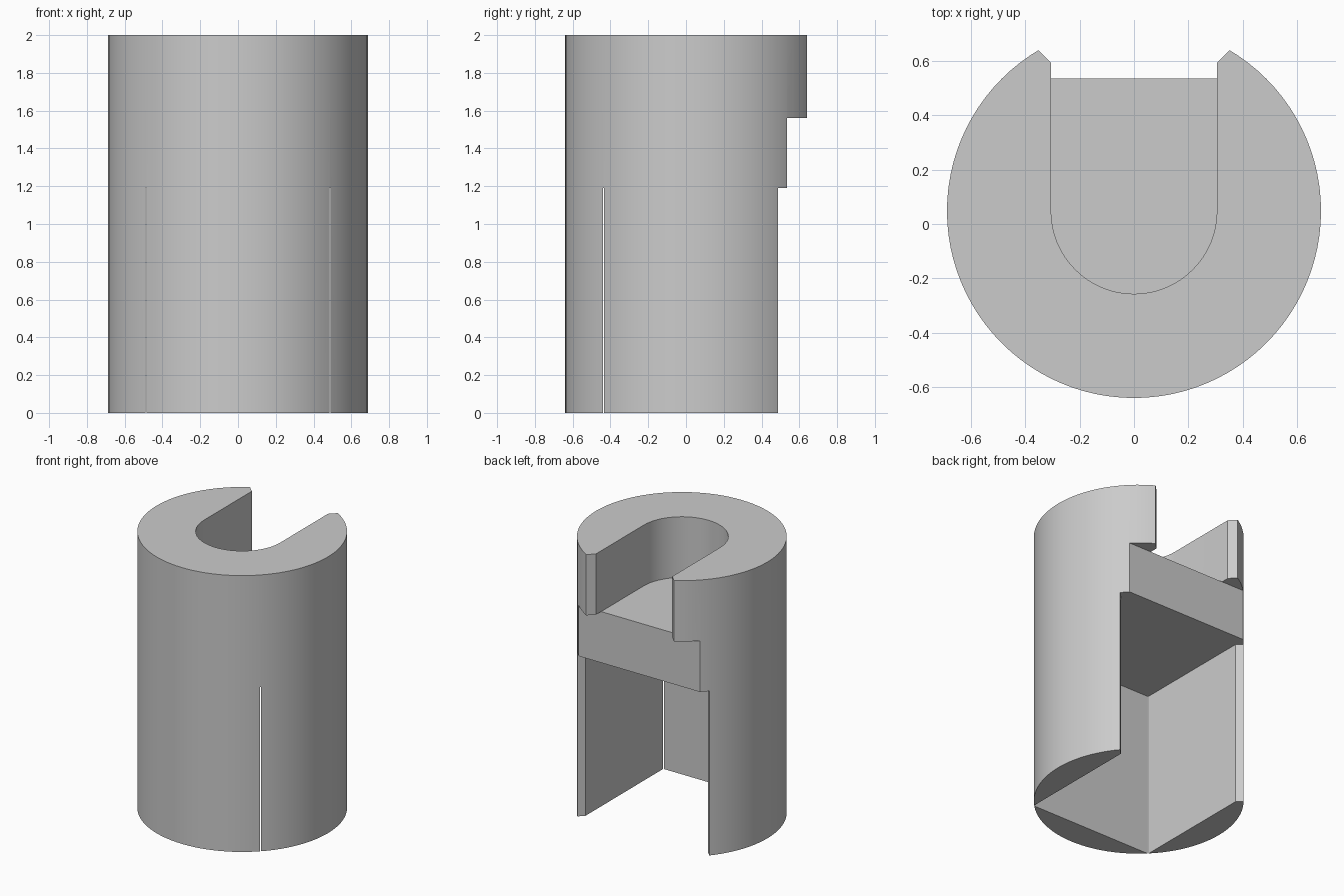
import bpy
import bmesh
import math

default = bpy.data.objects.get("Cube")
if default:
    bpy.data.objects.remove(default, do_unlink=True)

RADIUS, CENTRE_Y, HEIGHT = 0.688, 0.048, 2.0
LEDGE_LOW, LEDGE_HIGH = 1.19, 1.56
FAR = 0.6  # overshoot of the cutters past the body

grey = bpy.data.materials.new("plain grey")
grey.use_nodes = True
colour = (0.6, 0.6, 0.6, 1)
grey.diffuse_color = colour
grey.node_tree.nodes["Principled BSDF"].inputs["Base Color"].default_value = colour


def arc(radius, start, end, steps):
    """Points on an arc about the body axis, angles in degrees."""
    angles = [math.radians(start + (end - start) * i / steps) for i in range(steps + 1)]
    return [(radius * math.cos(a), CENTRE_Y + radius * math.sin(a)) for a in angles]


def prism(name, outline, bottom, top):
    """Extrude a counter-clockwise outline between two heights."""
    bm = bmesh.new()
    base = bm.faces.new([bm.verts.new((x, y, bottom)) for x, y in outline])
    extruded = bmesh.ops.extrude_face_region(bm, geom=[base])["geom"]
    lifted = [v for v in extruded if isinstance(v, bmesh.types.BMVert)]
    bmesh.ops.translate(bm, verts=lifted, vec=(0, 0, top - bottom))
    bmesh.ops.recalc_face_normals(bm, faces=bm.faces)
    mesh = bpy.data.meshes.new(name)
    bm.to_mesh(mesh)
    bm.free()
    mesh.materials.append(grey)
    obj = bpy.data.objects.new(name, mesh)
    bpy.context.collection.objects.link(obj)
    return obj


def flared(half_width, mouth_y):
    """Right and left slot mouth, opening outward at 45 degrees."""
    side = [(half_width, mouth_y), (half_width + FAR, mouth_y + FAR)]
    return side + [(-x, y) for x, y in reversed(side)]


# Round body
body = prism("slotted_cylinder", arc(RADIUS, 0, 360, 96)[:-1], 0, HEIGHT)

# Square pocket below, flat across the back, round-ended slot on top
pocket = prism("pocket_cutter", [(-0.49, -0.44), (0.49, -0.44)] + flared(0.49, 0.45),
               -FAR, LEDGE_LOW)
flat = prism("back_flat_cutter", [(-1, 0.535), (1, 0.535), (1, 1.2), (-1, 1.2)],
             LEDGE_LOW - 0.1, LEDGE_HIGH)
slot = prism("top_slot_cutter", arc(0.305, 180, 360, 32) + flared(0.305, 0.593),
             LEDGE_HIGH, HEIGHT + FAR)

bpy.context.view_layer.objects.active = body
body.select_set(True)
for cutter in (pocket, flat, slot):
    cut = body.modifiers.new(cutter.name, "BOOLEAN")
    cut.operation = "DIFFERENCE"
    cut.solver = "EXACT"
    cut.object = cutter
    bpy.ops.object.modifier_apply(modifier=cut.name)
    bpy.data.objects.remove(cutter, do_unlink=True)

bpy.ops.object.shade_smooth_by_angle(angle=math.radians(25))
